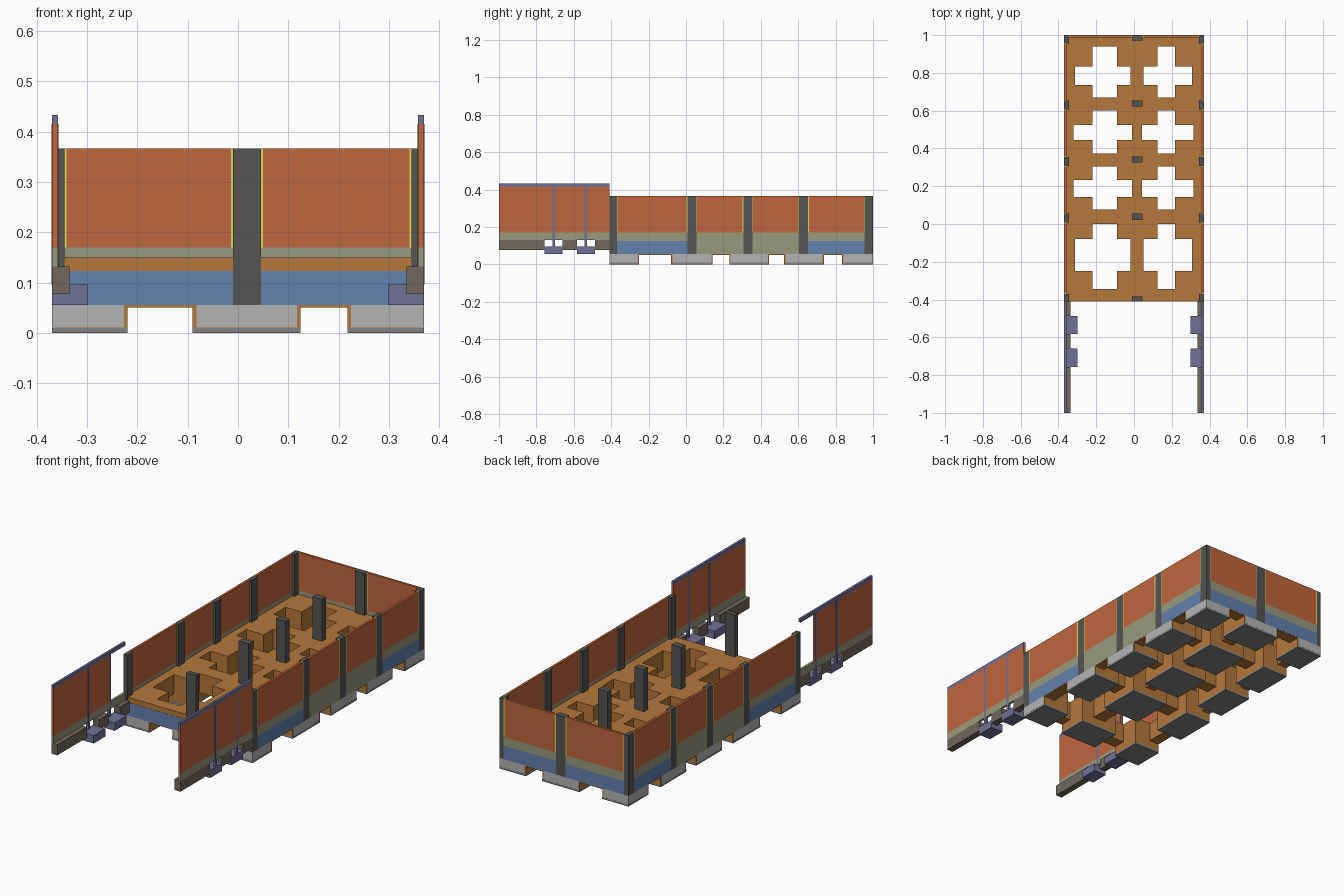
import bpy, bmesh
from mathutils import Vector

if "Cube" in bpy.data.objects:
    bpy.data.objects.remove(bpy.data.objects["Cube"])


def material(name, rgb):
    m = bpy.data.materials.new(name)
    m.diffuse_color = (*[(c / 255) ** 2.2 for c in rgb], 1)
    m.use_nodes = True
    m.node_tree.nodes["Principled BSDF"].inputs["Base Color"].default_value = m.diffuse_color
    return m


EARTH = material("earth", (178, 120, 62))
WALL = material("brick", (190, 102, 64))
PLINTH = material("plinth", (150, 152, 124))
BLUE = material("beam_blue", (100, 128, 170))
DARK = material("column_grey", (85, 85, 84))
PALE = material("pad_grey", (178, 178, 178))
BASE = material("lean_base", (130, 130, 130))
SLATE = material("slate", (112, 112, 148))
BROWN = material("strip_brown", (112, 104, 94))
YELLOW = material("joint_yellow", (225, 215, 90))


def finish(name, bm, mat):
    me = bpy.data.meshes.new(name)
    bm.to_mesh(me)
    bm.free()
    me.materials.append(mat)
    ob = bpy.data.objects.new(name, me)
    bpy.context.collection.objects.link(ob)
    return ob


def boxes(name, items, mat):
    """One object from boxes (x0, x1, y0, y1, z0, z1)."""
    bm = bmesh.new()
    for x0, x1, y0, y1, z0, z1 in items:
        vs = bmesh.ops.create_cube(bm, size=1)["verts"]
        for v in vs:
            v.co = Vector(((x0 + x1) / 2 + v.co.x * (x1 - x0),
                           (y0 + y1) / 2 + v.co.y * (y1 - y0),
                           (z0 + z1) / 2 + v.co.z * (z1 - z0)))
    return finish(name, bm, mat)


def merged_boxes(name, items, mat):
    """Clean union of boxes: keep only the outer faces of the filled cells."""
    cuts = [sorted({round(b[2 * a + k], 4) for b in items for k in (0, 1)}) for a in range(3)]
    filled = set()
    for b in items:
        lo = [cuts[a].index(round(b[2 * a], 4)) for a in range(3)]
        hi = [cuts[a].index(round(b[2 * a + 1], 4)) for a in range(3)]
        filled |= {(i, j, k) for i in range(lo[0], hi[0])
                   for j in range(lo[1], hi[1]) for k in range(lo[2], hi[2])}
    bm = bmesh.new()
    for cell in filled:
        for a in range(3):
            for side in (0, 1):
                n = list(cell)
                n[a] += 2 * side - 1
                if tuple(n) in filled:
                    continue
                u, w = (a + 1) % 3, (a + 2) % 3
                ring = []
                for du, dw in ((0, 0), (1, 0), (1, 1), (0, 1)):
                    c = list(cell)
                    c[a] += side
                    c[u] += du
                    c[w] += dw
                    ring.append(bm.verts.new([cuts[q][c[q]] for q in range(3)]))
                bm.faces.new(ring if side else ring[::-1])
    bmesh.ops.remove_doubles(bm, verts=bm.verts, dist=1e-5)
    bmesh.ops.dissolve_limit(bm, angle_limit=0.01, verts=bm.verts, edges=bm.edges)
    return finish(name, bm, mat)


def mirrored(b):
    return [b, (-b[1], -b[0], *b[2:])]


# Shared layout
X, F, B, T = 0.37, -0.41, 1.0, 0.012
pad_x = [(-X, -0.22), (-0.09, 0.124), (0.218, X)]
pad_y = [(F, -0.25), (-0.08, 0.143), (0.232, 0.445), (0.525, 0.737), (0.835, B)]
col_y = [(F, -0.37), (0.007, 0.055), (0.307, 0.355), (0.605, 0.653), (0.955, B)]
mid_y = [(F, -0.385), (0.02, 0.055), (0.325, 0.357), (0.623, 0.655), (0.972, B)]
top = 0.367

# Excavated foundation: footing blocks joined by shallower beam trenches
e = 0.001
lim = lambda x0, x1, y0, y1: (max(x0, -X + e), min(x1, X - e), max(y0, F + e), min(y1, B - e))
cells = [(*lim(*px, *py), 0.01, 0.15) for px in pad_x for py in pad_y]
for y0, y1 in [(F, -0.345), (0.0, 0.077), (0.305, 0.372), (0.6, 0.67), (0.94, B)]:
    cells.append((*lim(-X, X, y0, y1), 0.05, 0.15))
for i, (y0, y1) in enumerate([(F, 0.04), (0.04, 0.34), (0.34, 0.64), (0.64, B)]):
    d = 0.008 if i in (0, 3) else 0      # end bays have slightly narrower openings
    for x0, x1 in [(-X, -0.32 + d), (-0.01 - d, 0.042 + d), (0.315 - d, X)]:
        cells.append((*lim(x0, x1, y0, y1), 0.05, 0.15))
merged_boxes("foundation_trenches", cells, EARTH)

# Concrete pads, flush with the outer faces, over a thin base layer
inset = lambda v, d, edge: v if abs(v - edge) < 1e-6 else v + d
pads = [(inset(x0, .007, -X), inset(x1, -.007, X), inset(y0, .007, F), inset(y1, -.007, B))
        for x0, x1 in pad_x for y0, y1 in pad_y]
boxes("footing_pads", [(*p, 0.0102, 0.055) for p in pads], PALE)
boxes("footing_base", [(*p, 0.0, 0.01) for p in
                       [(*px, *py) for px in pad_x for py in pad_y]], BASE)

# Columns
side_cols = [b for y in col_y for b in mirrored((-X, -0.345, *y, 0.055, top))]
boxes("side_columns", side_cols, DARK)
boxes("centre_columns", [(-0.01, 0.046, *y, 0.055, top) for y in mid_y], DARK)

# Side walls bay by bay, with plinths, ground beams and joint strips
walls, plinths, beams, joints = [], [], [], []
J = 0.004
for i in range(4):
    y0, y1 = col_y[i][1], col_y[i + 1][0]
    walls += mirrored((-X, -X + T, y0 + J, y1 - J, 0.17, top))
    low = 0.125 if i in (0, 3) else 0.055
    plinths += mirrored((-X, -X + T, y0, y1, low, 0.17))
    if low > 0.1:
        beams += mirrored((-X, -0.34, y0, y1, 0.055, low))
    for a in (y0, y1 - J):
        joints += mirrored((-X, -X + T, a, a + J, 0.17, top))

# Back wall and front/back ground beams
for x0, x1 in [(-0.345, -0.01), (0.046, 0.345)]:
    walls.append((x0 + J, x1 - J, B - T, B, 0.17, top))
    plinths.append((x0, x1, B - T, B, 0.125, 0.17))
    beams += [(x0, x1, B - 0.03, B, 0.055, 0.125), (x0, x1, F, F + 0.03, 0.055, 0.123)]
    joints += [(a, a + J, B - T, B, 0.17, top) for a in (x0, x1 - J)]
boxes("wall_panels", walls, WALL)
boxes("wall_plinths", plinths, PLINTH)
boxes("ground_beams", beams, BLUE)
boxes("wall_joints", joints, YELLOW)

# Front boundary walls: the left panel stops at its last post
posts = [-0.708, -0.535]
cap, strips, fpads, fposts, fplinths = [], [], [], [], []
cap += mirrored((-X, -X + T, -1, F, 0.415, 0.433))
fplinths += mirrored((-X, -X + T, -1, F, 0.132, 0.17))
for a, b in [(-1, -0.757), (-0.66, -0.583), (-0.487, F)]:
    strips += mirrored((-X, -0.335, a, b, 0.077, 0.132))
for y in posts:
    fpads += mirrored((-X, -0.298, y - 0.048, y + 0.048, 0.055, 0.096))
    fposts += mirrored((-X - e, -X + T + e, y - 0.007, y + 0.007, 0.096, 0.415))
boxes("boundary_panels", [(-X, -X + T, -1, -0.528, 0.17, 0.415),
                          (X - T, X, -1, F, 0.17, 0.415)], WALL)
boxes("boundary_plinths", fplinths, PLINTH)
boxes("boundary_cap", cap, SLATE)
boxes("boundary_strip_footings", strips, BROWN)
boxes("boundary_pads", fpads, SLATE)
boxes("boundary_posts", fposts, SLATE)
